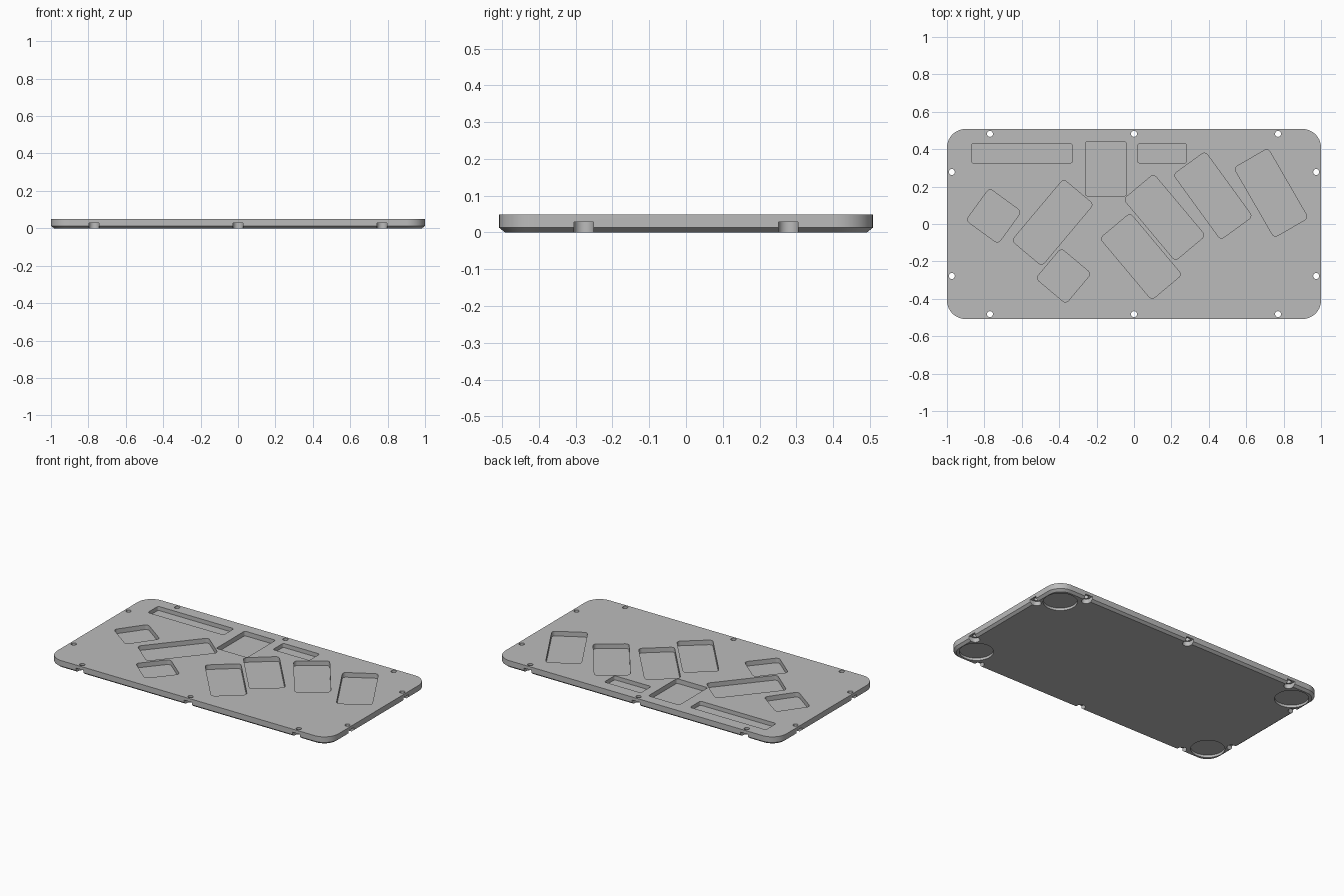
import bpy, bmesh
from math import sin, cos, pi, radians
from mathutils import Matrix, Vector

old = bpy.data.objects.get("Cube")
if old:
    bpy.data.objects.remove(old, do_unlink=True)

W, D, H = 2.0, 1.016, 0.049      # plate size
HOLE_X, HOLE_Y = 0.974, 0.482    # screw rows near the edges

grey = bpy.data.materials.new("plate grey")
grey.use_nodes = True
colour = (0.5, 0.5, 0.5, 1)
grey.diffuse_color = colour
grey.node_tree.nodes["Principled BSDF"].inputs["Base Color"].default_value = colour


def outline(w, d, r, steps):
    """Rounded rectangle outline, counter-clockwise."""
    pts = []
    for k, (sx, sy) in enumerate(((1, 1), (-1, 1), (-1, -1), (1, -1))):
        for i in range(steps + 1):
            a = (k + i / steps) * pi / 2
            pts.append((sx * (w / 2 - r) + r * cos(a), sy * (d / 2 - r) + r * sin(a)))
    return pts


def slab(name, x, y, w, d, r, levels, angle=0, steps=8):
    """Rounded prism through (z, inset) levels."""
    bm = bmesh.new()
    rings = [[bm.verts.new((px, py, z)) for px, py in
              outline(w - 2 * inset, d - 2 * inset, r - inset, steps)]
             for z, inset in levels]
    bm.faces.new(rings[0][::-1])
    bm.faces.new(rings[-1])
    n = len(rings[0])
    for low, high in zip(rings, rings[1:]):
        for i in range(n):
            j = (i + 1) % n
            bm.faces.new((low[i], low[j], high[j], high[i]))
    bmesh.ops.remove_doubles(bm, verts=bm.verts, dist=1e-5)
    bm.transform(Matrix.Translation(Vector((x, y, 0))) @ Matrix.Rotation(radians(angle), 4, 'Z'))
    bmesh.ops.recalc_face_normals(bm, faces=bm.faces)
    mesh = bpy.data.meshes.new(name)
    bm.to_mesh(mesh)
    bm.free()
    mesh.materials.append(grey)
    obj = bpy.data.objects.new(name, mesh)
    bpy.context.collection.objects.link(obj)
    return obj


# Plate with rounded corners and a chamfered underside
plate = slab("plate", 0, 0, W, D, 0.1, [(0, 0.016), (0.013, 0), (H, 0)], steps=14)
cutters = []


def cut(*args, **kw):
    obj = slab(*args, **kw)
    obj.hide_render = True
    cutters.append(obj)


# Pockets in the top: x, y, width, length, angle, depth
pockets = [
    (-0.60, 0.378, 0.54, 0.105, 0, 0.026),
    (-0.15, 0.295, 0.22, 0.29, 0, 0.03),
    (0.15, 0.378, 0.26, 0.105, 0, 0.026),
    (-0.75, 0.043, 0.212, 0.212, -36, 0.03),
    (-0.377, -0.278, 0.21, 0.21, -40, 0.03),
    (-0.435, 0.008, 0.21, 0.43, -40, 0.03),
    (0.163, 0.035, 0.21, 0.43, 40, 0.03),
    (0.037, -0.174, 0.21, 0.43, 40, 0.03),
    (0.422, 0.152, 0.21, 0.43, 36, 0.03),
    (0.733, 0.166, 0.21, 0.43, 30, 0.03),
]
for x, y, w, d, angle, depth in pockets:
    r = 0.012 if d < 0.2 or angle == 0 else 0.022
    cut("pocket_cutter", x, y, w, d, r, [(H - depth, 0), (H + 0.05, 0)], angle, 5)

# Screw holes with nut slots that open through the side
HOLE, SLOT, REACH = 0.016, 0.027, 0.1
holes = [(x, s * HOLE_Y, 0, s) for x in (-0.77, 0, 0.77) for s in (-1, 1)]
holes += [(s * HOLE_X, y, s, 0) for y in (-0.278, 0.278) for s in (-1, 1)]
for x, y, sx, sy in holes:
    cut("hole_cutter", x, y, 2 * HOLE, 2 * HOLE, HOLE, [(-0.05, 0), (H + 0.05, 0)], steps=5)
    cut("slot_cutter", x + sx * REACH / 2, y + sy * REACH / 2,
        2 * SLOT + abs(sx) * REACH, 2 * SLOT + abs(sy) * REACH, SLOT,
        [(-0.05, 0), (0.029, 0)], steps=6)

# Round foot recesses under the corners
for x in (-0.88, 0.88):
    for y in (-0.38, 0.38):
        cut("foot_cutter", x, y, 0.2, 0.2, 0.1, [(-0.05, 0), (0.016, 0)], steps=10)

# Cut everything out and bake the result
for c in cutters:
    mod = plate.modifiers.new("cut", 'BOOLEAN')
    mod.operation, mod.solver, mod.object = 'DIFFERENCE', 'EXACT', c
bpy.context.view_layer.update()
baked = bpy.data.meshes.new_from_object(plate.evaluated_get(bpy.context.evaluated_depsgraph_get()))
plate.modifiers.clear()
plate.data = baked
for c in cutters:
    bpy.data.objects.remove(c, do_unlink=True)

bpy.ops.object.select_all(action='DESELECT')
plate.select_set(True)
bpy.context.view_layer.objects.active = plate
bpy.ops.object.shade_smooth_by_angle(angle=radians(30))
